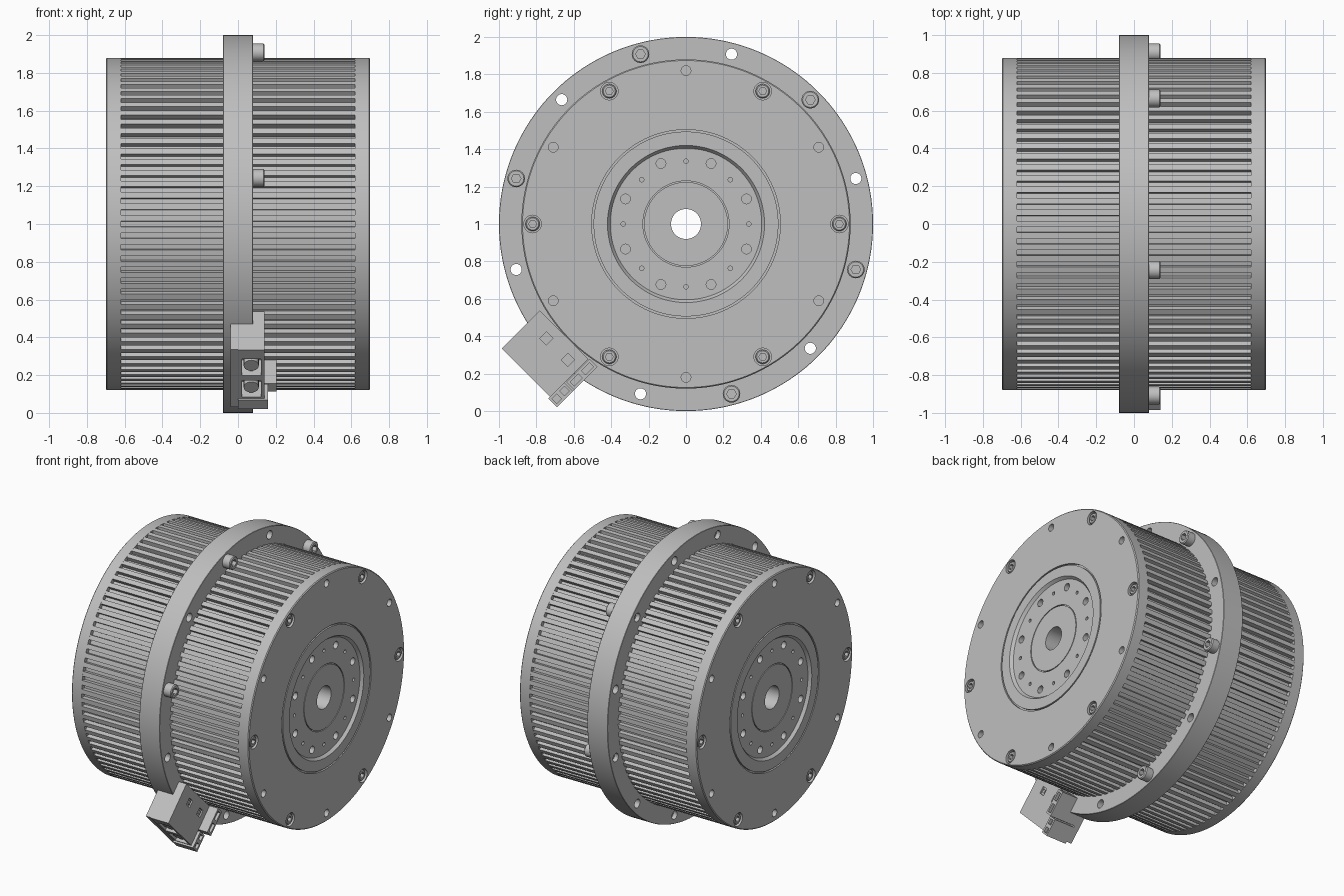
import bpy, bmesh
from math import pi, sin, cos, radians
from mathutils import Matrix, Vector

cube = bpy.data.objects.get("Cube")
if cube:
    bpy.data.objects.remove(cube)

metal = bpy.data.materials.new("satin grey")
metal.use_nodes = True
GREY = (0.52, 0.52, 0.52, 1)
metal.diffuse_color = GREY
metal.node_tree.nodes["Principled BSDF"].inputs["Base Color"].default_value = GREY

CENTRE = Matrix.Translation((0, 0, 1))
PLUG = CENTRE @ Matrix.Rotation(radians(135), 4, 'X')


def finish(bm, name, matrix=CENTRE):
    """Turn a bmesh into a grey object."""
    bmesh.ops.remove_doubles(bm, verts=bm.verts, dist=1e-5)
    bmesh.ops.recalc_face_normals(bm, faces=bm.faces)
    me = bpy.data.meshes.new(name)
    bm.to_mesh(me)
    bm.free()
    me.materials.append(metal)
    ob = bpy.data.objects.new(name, me)
    ob.matrix_world = matrix
    bpy.context.collection.objects.link(ob)
    return ob


def lathe(bm, profile, seg, closed=True, y=0, z=0, hex_below=0):
    """Revolve (x, radius) points about the x axis; small radii may become hexagonal."""
    rings = []
    for x, r in profile:
        ring = []
        for i in range(seg):
            a = 2 * pi * i / seg
            k = cos(pi / 6) / cos(a % (pi / 3) - pi / 6) if r < hex_below else 1
            ring.append(bm.verts.new((x, y + r * k * cos(a), z + r * k * sin(a))))
        rings.append(ring)
    pairs = list(zip(rings, rings[1:])) + ([(rings[-1], rings[0])] if closed else [])
    for p, q in pairs:
        for i in range(seg):
            j = (i + 1) % seg
            bm.faces.new((p[i], p[j], q[j], q[i]))


def rod(bm, x0, x1, r, y, z, seg=20):
    lathe(bm, [(x0, 0), (x0, r), (x1, r), (x1, 0)], seg, False, y, z)


def box(bm, x, y, z, angle=0):
    """Box from (min, max) ranges, turned about the x axis."""
    mid = Vector([sum(v) / 2 for v in (x, y, z)])
    size = [v[1] - v[0] for v in (x, y, z)]
    m = Matrix.Rotation(angle, 4, 'X') @ Matrix.Translation(mid) @ Matrix.Diagonal((*size, 1))
    bmesh.ops.create_cube(bm, size=1, matrix=m)


def circle(radius, count, start=0):
    for i in range(count):
        a = radians(start) + 2 * pi * i / count
        yield radius * cos(a), radius * sin(a)


def cut(ob, cutter):
    mod = ob.modifiers.new("cut", 'BOOLEAN')
    mod.object, mod.solver = cutter, 'EXACT'
    cutter.hide_render = True
    bpy.context.view_layer.update()
    done = ob.evaluated_get(bpy.context.evaluated_depsgraph_get())
    ob.data = bpy.data.meshes.new_from_object(done)
    ob.modifiers.clear()
    bpy.data.objects.remove(cutter)


# Housing: core, end rims, recessed hub and through bore
half = [(.68, .08), (.68, .224), (.67, .224), (.67, .23), (.68, .23), (.68, .405),
        (.70, .42), (.70, .494), (.685, .494), (.685, .504), (.70, .504),
        (.70, .874), (.694, .88), (.62, .88), (.62, .85)]
bm = bmesh.new()
lathe(bm, half + [(-x, r) for x, r in reversed(half)], 180)
housing = finish(bm, "housing")

# Pockets in both end faces
bm = bmesh.new()
patterns = [(.82, 6, 0, .047, .035), (.82, 6, 30, .026, .05),
            (.35, 8, 22.5, .026, .06), (.335, 8, 0, .012, .05)]
for side in (1, -1):
    for radius, count, start, r, depth in patterns:
        for y, z in circle(radius, count, start):
            rod(bm, side * (.70 - depth), side * .72, r, y, z)
cut(housing, finish(bm, "pocket_cutter"))

# Cooling fins
bm = bmesh.new()
FINS = 90
for i in range(FINS):
    box(bm, (-.625, .625), (-.016, .016), (.84, .8795), 2 * pi * i / FINS)
finish(bm, "cooling_fins")

# Mounting flange with through holes
bm = bmesh.new()
lathe(bm, [(-.08, .84), (-.08, .998), (-.078, 1), (.078, 1), (.08, .998), (.08, .84)], 180)
flange = finish(bm, "mounting_flange")
bm = bmesh.new()
for y, z in circle(.94, 12, 15):
    rod(bm, -.1, .1, .03, y, z)
cut(flange, finish(bm, "flange_hole_cutter"))


def screw(bm, base, top, r, y, z):
    """Cap screw with a hexagonal socket."""
    s, d = (1 if top > base else -1), r * .55
    lathe(bm, [(base, 0), (base, r), (top - s * .006, r), (top, r - .006),
               (top, d), (top - s * .03, d), (top - s * .03, 0)],
          24, False, y, z, hex_below=r * .6)


# End face screws
bm = bmesh.new()
for side in (1, -1):
    for y, z in circle(.82, 6):
        screw(bm, side * .65, side * .695, .038, y, z)
finish(bm, "end_screws")

# Flange screws, except behind the connector
bm = bmesh.new()
for i, (y, z) in enumerate(circle(.94, 6, 45)):
    if i != 3:
        screw(bm, -.05, .14, .047, y, z)
finish(bm, "flange_screws")

# Connector: base plate, shell with two sockets, contacts and side headers
bm = bmesh.new()
box(bm, (-.04, .002), (-.205, .225), (.88, 1.165))
finish(bm, "connector_base", PLUG)

bm = bmesh.new()
box(bm, (0, .14), (-.14, .225), (.88, 1.168))
shell = finish(bm, "connector_shell", PLUG)
bm = bmesh.new()
for y in (-.067, .095):
    box(bm, (.02, .122), (y - .062, y + .062), (1.05, 1.2))
    box(bm, (.13, .16), (y - .025, y + .025), (.935, .985))
cut(shell, finish(bm, "socket_cutter", PLUG))

bm = bmesh.new()
for y in (-.067, .095):
    bmesh.ops.create_cone(bm, cap_ends=True, segments=20, radius1=.04, radius2=.04, depth=.11,
                          matrix=Matrix.Translation((.07, y, 1.1)))
    box(bm, (.06, .08), (y - .062, y + .062), (1.04, 1.13))
    box(bm, (.132, .137), (y - .012, y + .012), (.948, .972))
finish(bm, "connector_contacts", PLUG)

bm = bmesh.new()
box(bm, (0, .205), (-.205, -.145), (.875, 1.05))
box(bm, (0, .16), (-.205, -.138), (1.06, 1.18))
header = finish(bm, "signal_headers", PLUG)
bm = bmesh.new()
for z in (.92, 1.005):
    box(bm, (.18, .22), (-.19, -.16), (z - .03, z + .03))
for z in (1.09, 1.15):
    box(bm, (.14, .17), (-.19, -.155), (z - .018, z + .018))
cut(header, finish(bm, "header_cutter", PLUG))

# Smooth round surfaces, keep edges sharp
bpy.ops.object.select_all(action='DESELECT')
for name in ("housing", "mounting_flange", "end_screws", "flange_screws", "connector_contacts"):
    ob = bpy.data.objects[name]
    ob.select_set(True)
    bpy.context.view_layer.objects.active = ob
bpy.ops.object.shade_smooth_by_angle(angle=radians(30))
